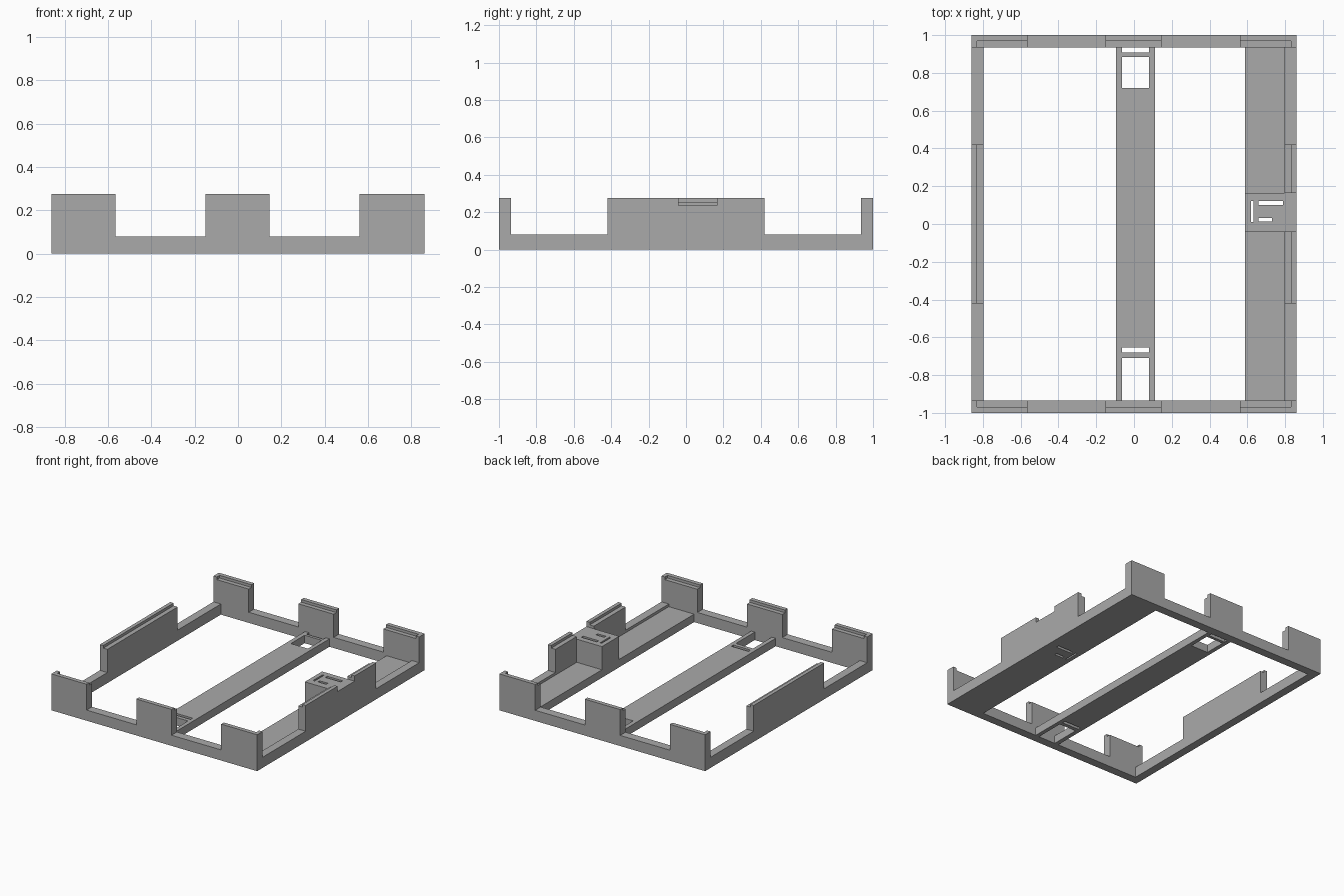
import bpy

cube = bpy.data.objects.get("Cube")
if cube:
    bpy.data.objects.remove(cube, do_unlink=True)

# Single grey material
grey = bpy.data.materials.new("mid_grey")
grey.use_nodes = True
colour = (0.4, 0.4, 0.4, 1)
grey.diffuse_color = colour
grey.node_tree.nodes["Principled BSDF"].inputs["Base Color"].default_value = colour

HX, HY, TOP = 0.86, 1.0, 0.275      # outer half sizes and post height
IX, IY = 0.798, 0.935               # inner opening half sizes
RAIL, LEDGE, FLOOR, BLOCK = 0.08, 0.255, 0.06, 0.235
BIG = 2.0


def box(name, x, y, z):
    """Axis-aligned box from (min, max) ranges."""
    bpy.ops.mesh.primitive_cube_add(size=1)
    ob = bpy.context.object
    ob.name = name
    for v in ob.data.vertices:
        v.co = [r[0] if c < 0 else r[1] for c, r in zip(v.co, (x, y, z))]
    ob.data.materials.append(grey)
    return ob


def combine(ob, ranges, operation="DIFFERENCE"):
    """Cut or join a list of boxes into an object."""
    for r in ranges:
        tool = box("cutter", *r)
        tool.hide_render = True
        mod = ob.modifiers.new("combine", "BOOLEAN")
        mod.operation, mod.solver, mod.object = operation, "EXACT", tool
        bpy.context.view_layer.objects.active = ob
        bpy.ops.object.modifier_apply(modifier=mod.name)
        bpy.data.objects.remove(tool, do_unlink=True)


# Outer frame: opening, stepped ledge, then gaps between the raised posts
frame = box("outer_frame", (-HX, HX), (-HY, HY), (0, TOP))
cuts = [((-IX, IX), (-IY, IY), (-1, 1)),
        ((-0.832, 0.832), (-0.968, 0.968), (LEDGE, 1))]
for gap in ((-0.565, -0.15), (0.145, 0.56)):
    cuts.append((gap, (-BIG, BIG), (RAIL, 1)))
for gap in ((-IY, -0.42), (0.42, IY)):
    cuts.append(((-BIG, BIG), gap, (RAIL, 1)))
BLOCK_Y = (-0.04, 0.165)
cuts.append(((0.7, BIG), BLOCK_Y, (BLOCK, 1)))
combine(frame, cuts)

# Central strip with a window and a slot at each end
strip = box("central_strip", (-0.095, 0.11), (-IY, IY), (0, FLOOR))
combine(strip, [((-0.063, 0.08), y, (-1, 1)) for y in
                ((-BIG, -0.71), (-0.68, -0.655), (0.72, 0.885), (0.907, BIG))])

# Side floor with a raised connector block, slotted right through
floor = box("side_floor", (0.587, IX), (-IY, IY), (0, FLOOR))
combine(floor, [((0.587, IX), BLOCK_Y, (0, BLOCK))], "UNION")
combine(floor, [((0.62, 0.633), (0.01, 0.122), (-1, 1)),
                ((0.66, 0.79), (0.1, 0.122), (-1, 1)),
                ((0.66, 0.73), (0.012, 0.032), (-1, 1))])
